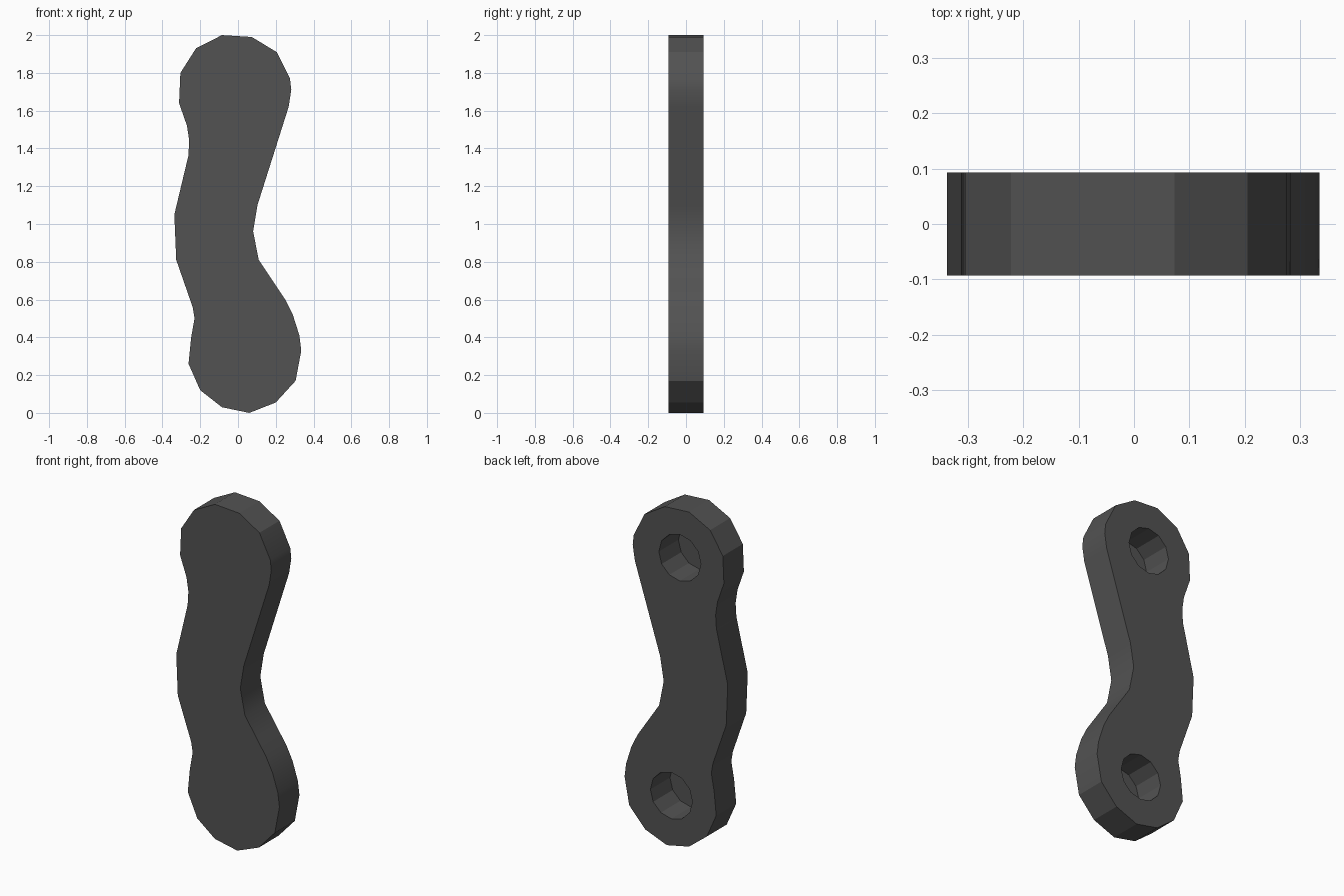
import bpy
import bmesh
import math
from mathutils import Matrix

cube = bpy.data.objects.get("Cube")
if cube:
    bpy.data.objects.remove(cube, do_unlink=True)

HALF = 0.093     # half thickness of the link
FLOOR = 0.004    # thin wall left at the front of each socket

grey = bpy.data.materials.new("dark_grey")
grey.use_nodes = True
colour = (0.085, 0.085, 0.085, 1)
grey.diffuse_color = colour
grey.node_tree.nodes["Principled BSDF"].inputs["Base Color"].default_value = colour


def add_object(name, bm):
    bmesh.ops.recalc_face_normals(bm, faces=bm.faces)
    mesh = bpy.data.meshes.new(name)
    bm.to_mesh(mesh)
    bm.free()
    mesh.materials.append(grey)
    obj = bpy.data.objects.new(name, mesh)
    bpy.context.collection.objects.link(obj)
    return obj


# Wavy link outline (x, z), extruded through its thickness
outline = [
    (-.305, 1.8), (-.312, 1.64), (-.27, 1.52), (-.258, 1.44), (-.263, 1.36),
    (-.337, 1.05), (-.327, .81), (-.24, .56), (-.23, .5), (-.248, .4),
    (-.262, .26), (-.2, .12), (-.085, .03), (.06, 0), (.2, .055),
    (.305, .17), (.335, .33), (.325, .41), (.29, .52), (.25, .6),
    (.19, .69), (.11, .81), (.08, .96), (.103, 1.1), (.268, 1.62),
    (.282, 1.71), (.275, 1.77), (.205, 1.91), (.073, 1.99), (-.085, 2.0),
    (-.222, 1.93),
]
bm = bmesh.new()
face = bm.faces.new([bm.verts.new((x, -HALF, z)) for x, z in outline])
ext = bmesh.ops.extrude_face_region(bm, geom=[face], use_keep_orig=True)
moved = [v for v in ext["geom"] if isinstance(v, bmesh.types.BMVert)]
bmesh.ops.translate(bm, verts=moved, vec=(0, 2 * HALF, 0))
link = add_object("link_body", bm)

# Blind round sockets cut from the back
depth = 0.3
bm = bmesh.new()
for x, z in [(-.025, 1.715), (.03, .30)]:
    place = (Matrix.Translation((x, -HALF + FLOOR + depth / 2, z))
             @ Matrix.Rotation(math.pi / 2, 4, 'X'))
    bmesh.ops.create_cone(bm, cap_ends=True, segments=12, radius1=.137,
                          radius2=.137, depth=depth, matrix=place)
cutter = add_object("socket_cutter", bm)
cutter.hide_render = True

cut = link.modifiers.new("sockets", 'BOOLEAN')
cut.operation = 'DIFFERENCE'
cut.solver = 'EXACT'
cut.object = cutter

bpy.ops.object.select_all(action='DESELECT')
link.select_set(True)
bpy.context.view_layer.objects.active = link
bpy.ops.object.modifier_apply(modifier=cut.name)
bpy.data.objects.remove(cutter, do_unlink=True)

# Soft shading along gentle bends, crisp rims and corners
bpy.ops.object.shade_smooth_by_angle(angle=math.radians(25))
